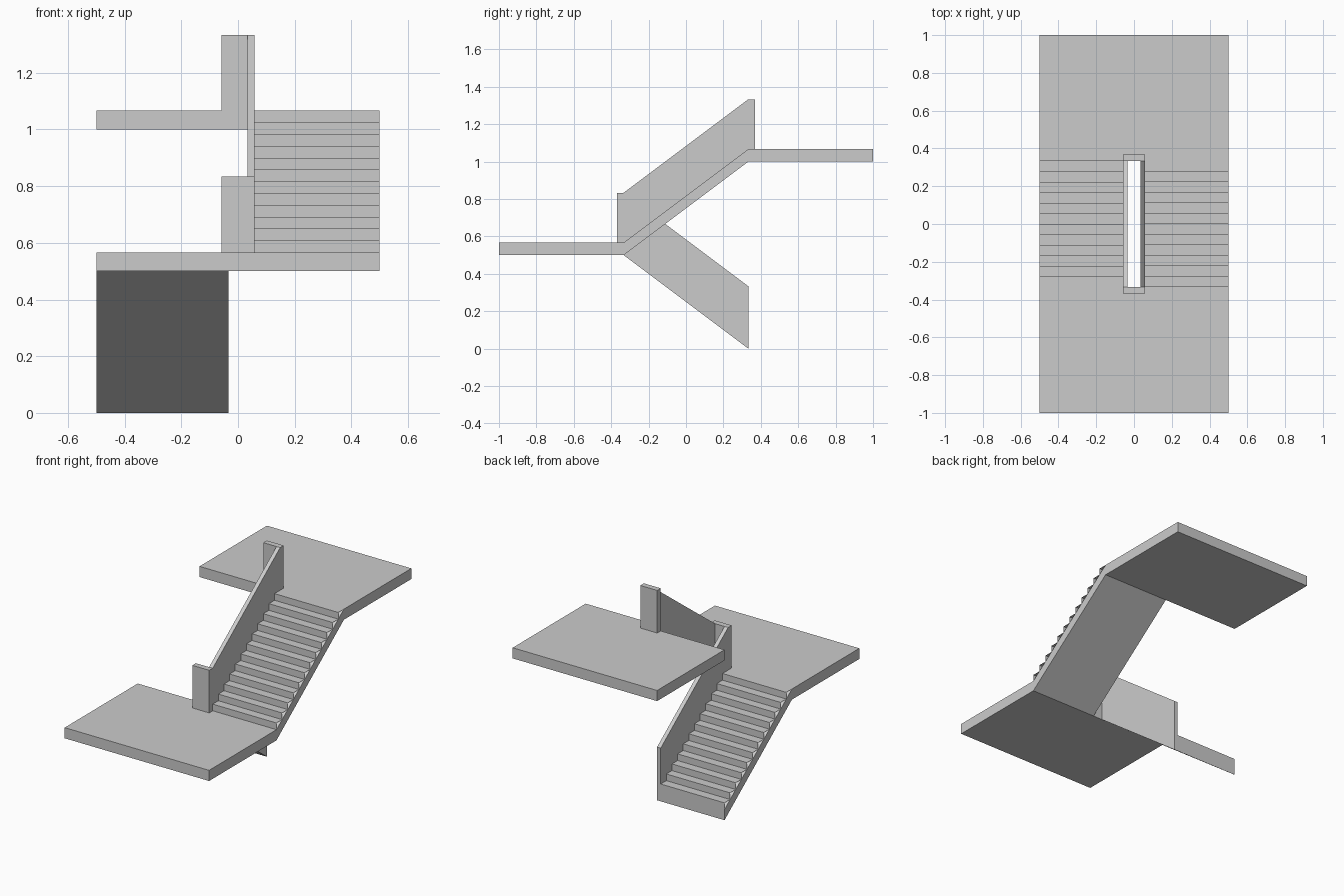
import bpy, bmesh
from math import pi
from mathutils import Matrix

if "Cube" in bpy.data.objects:
    bpy.data.objects.remove(bpy.data.objects["Cube"])

T = 1 / 3        # half the run of a flight
RISE = 0.5       # rise of a flight
SLAB = 1 / 15    # slab thickness
RAIL = 4 / 15    # parapet height above the slab
IN, OUT = 1 / 30, 0.0585   # inner and outer x of the parapet
STEPS = 12


def finish(name, bm, matrix):
    mesh = bpy.data.meshes.new(name)
    bm.transform(matrix)
    bm.to_mesh(mesh)
    bm.free()
    obj = bpy.data.objects.new(name, mesh)
    bpy.context.collection.objects.link(obj)
    return obj


def box(name, x0, x1, y0, y1, z0, z1):
    bm = bmesh.new()
    bmesh.ops.create_cube(bm, size=1)
    size = Matrix.Diagonal((x1 - x0, y1 - y0, z1 - z0, 1))
    centre = Matrix.Translation(((x0 + x1) / 2, (y0 + y1) / 2, (z0 + z1) / 2))
    return finish(name, bm, centre @ size)


def prism(name, profile, x0, x1, matrix):
    """Extrude a closed (y, z) profile along x."""
    bm = bmesh.new()
    face = bm.faces.new([bm.verts.new((x0, y, z)) for y, z in profile])
    ext = bmesh.ops.extrude_face_region(bm, geom=[face])
    verts = [g for g in ext["geom"] if isinstance(g, bmesh.types.BMVert)]
    bmesh.ops.translate(bm, verts=verts, vec=(x1 - x0, 0, 0))
    bmesh.ops.recalc_face_normals(bm, faces=bm.faces)
    return finish(name, bm, matrix)


def slope(bottom, top):
    return [(-T, bottom), (T, bottom + RISE), (T, top + RISE), (-T, top)]


def flight(prefix, matrix):
    # sloping slab and parapet on its inner side
    prism(prefix + "_slab", slope(0, SLAB), OUT, 0.5, matrix)
    prism(prefix + "_parapet", slope(0, SLAB + RAIL), IN, OUT, matrix)
    # open folded strip of risers and treads
    bm = bmesh.new()
    points = [(-T, SLAB)]
    for i in range(STEPS):
        z = SLAB + RISE * (i + 1) / STEPS
        points += [(-T + 2 * T * i / STEPS, z), (-T + 2 * T * (i + 1) / STEPS, z)]
    rows = [(bm.verts.new((OUT, y, z)), bm.verts.new((0.5, y, z))) for y, z in points]
    for a, b in zip(rows, rows[1:]):
        bm.faces.new((a[0], a[1], b[1], b[0]))
    finish(prefix + "_steps", bm, matrix)


# two flights, the lower one turned half way round
flight("upper_flight", Matrix.Translation((0, 0, RISE)))
flight("lower_flight", Matrix.Rotation(pi, 4, 'Z'))

# landings with the short parapet wall at each turn
for name, s, z in (("middle", -1, RISE), ("top", 1, 2 * RISE)):
    ys = sorted((s * T, s))
    box(name + "_landing", -0.5, 0.5, *ys, z, z + SLAB)
    ys = sorted((s * T, s * (T + 0.035)))
    box(name + "_parapet_end", -OUT, OUT, *ys, z + SLAB, z + SLAB + RAIL)
